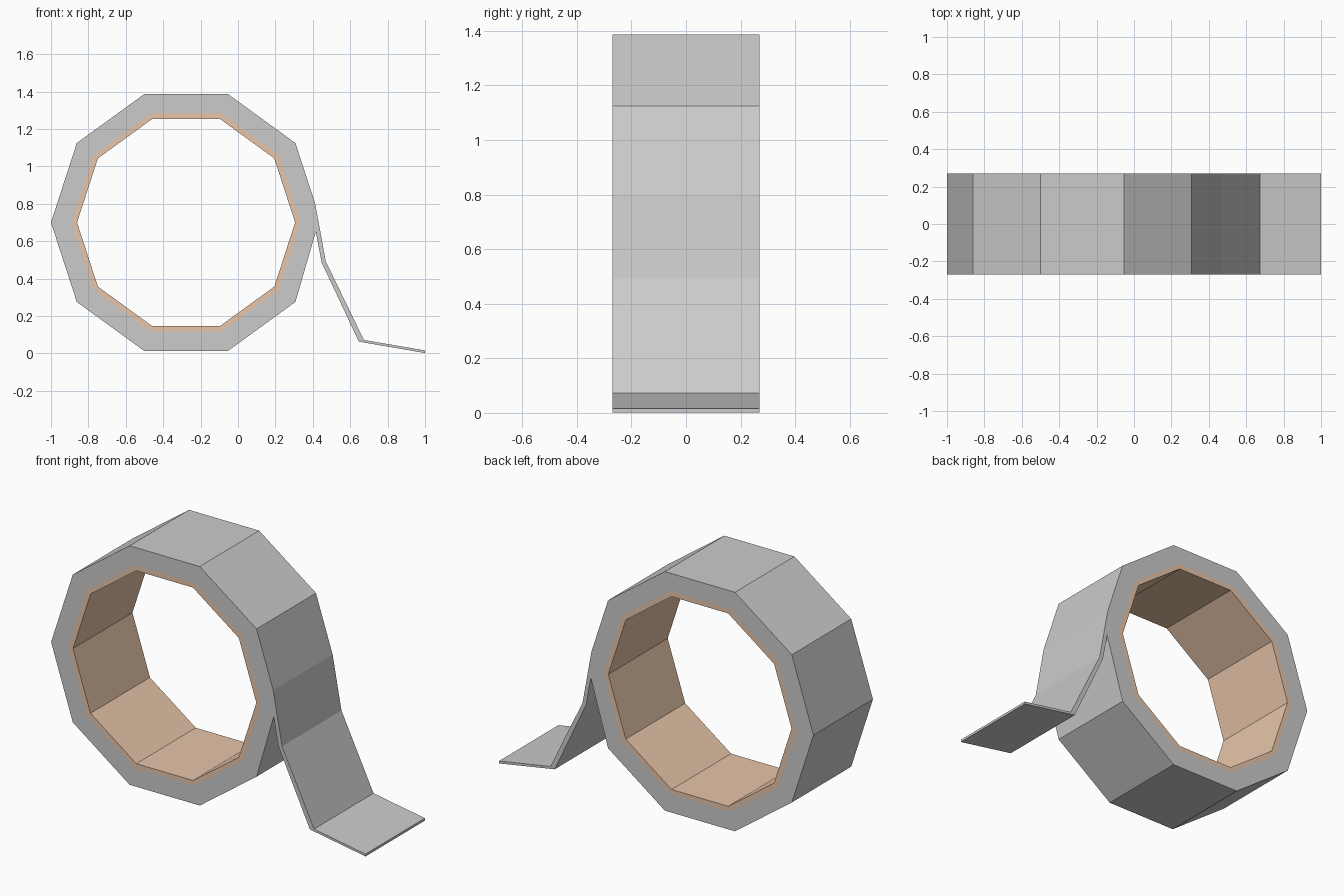
import bpy, bmesh
from math import cos, sin, pi

if "Cube" in bpy.data.objects:
    bpy.data.objects.remove(bpy.data.objects["Cube"])

CX, CZ, HALF = -0.2775, 0.70, 0.27
SIDES = 10


def ring(radius):
    """Decagon points in the XZ plane, starting at the right-hand corner."""
    return [(CX + radius * cos(2 * pi * k / SIDES),
             CZ + radius * sin(2 * pi * k / SIDES)) for k in range(SIDES)]


def extruded(name, polygons):
    """Weld flat XZ polygons together and extrude them through the width."""
    bm = bmesh.new()
    for poly in polygons:
        bm.faces.new([bm.verts.new((x, -HALF, z)) for x, z in poly])
    bmesh.ops.remove_doubles(bm, verts=bm.verts[:], dist=0.0005)
    res = bmesh.ops.extrude_face_region(bm, geom=bm.faces[:], use_keep_orig=True)
    moved = [g for g in res["geom"] if isinstance(g, bmesh.types.BMVert)]
    bmesh.ops.translate(bm, verts=moved, vec=(0, 2 * HALF, 0))
    bmesh.ops.recalc_face_normals(bm, faces=bm.faces[:])
    mesh = bpy.data.meshes.new(name)
    bm.to_mesh(mesh)
    bm.free()
    obj = bpy.data.objects.new(name, mesh)
    bpy.context.collection.objects.link(obj)
    return obj


def strip(a, b):
    """Quads between two point rows."""
    return [(a[i], a[i + 1], b[i + 1], b[i]) for i in range(len(a) - 1)]


outer, middle, inner = ring(0.7225), ring(0.613), ring(0.583)

# Wound tape with its loose end peeling away at the right-hand corner
tail_top = [(0.413, 0.80), (0.469, 0.493), (0.673, 0.072), (1.0, 0.016)]
tail_under = [(0.416, 0.65), (0.447, 0.486), (0.646, 0.063), (1.0, 0.002)]
roll_outer = [tail_top[0]] + outer[1:] + [tail_under[0]]
roll_inner = middle + middle[:1]
wedge = [(tail_top[0], middle[0], tail_under[0])]
extruded("tape", strip(roll_outer, roll_inner) + wedge + strip(tail_top, tail_under))

# Cardboard core
core = extruded("core", strip(middle + middle[:1], inner + inner[:1]))
card = bpy.data.materials.new("cardboard")
card.diffuse_color = (0.8, 0.56, 0.40, 1)
card.use_nodes = True
card.node_tree.nodes["Principled BSDF"].inputs["Base Color"].default_value = card.diffuse_color
core.data.materials.append(card)
